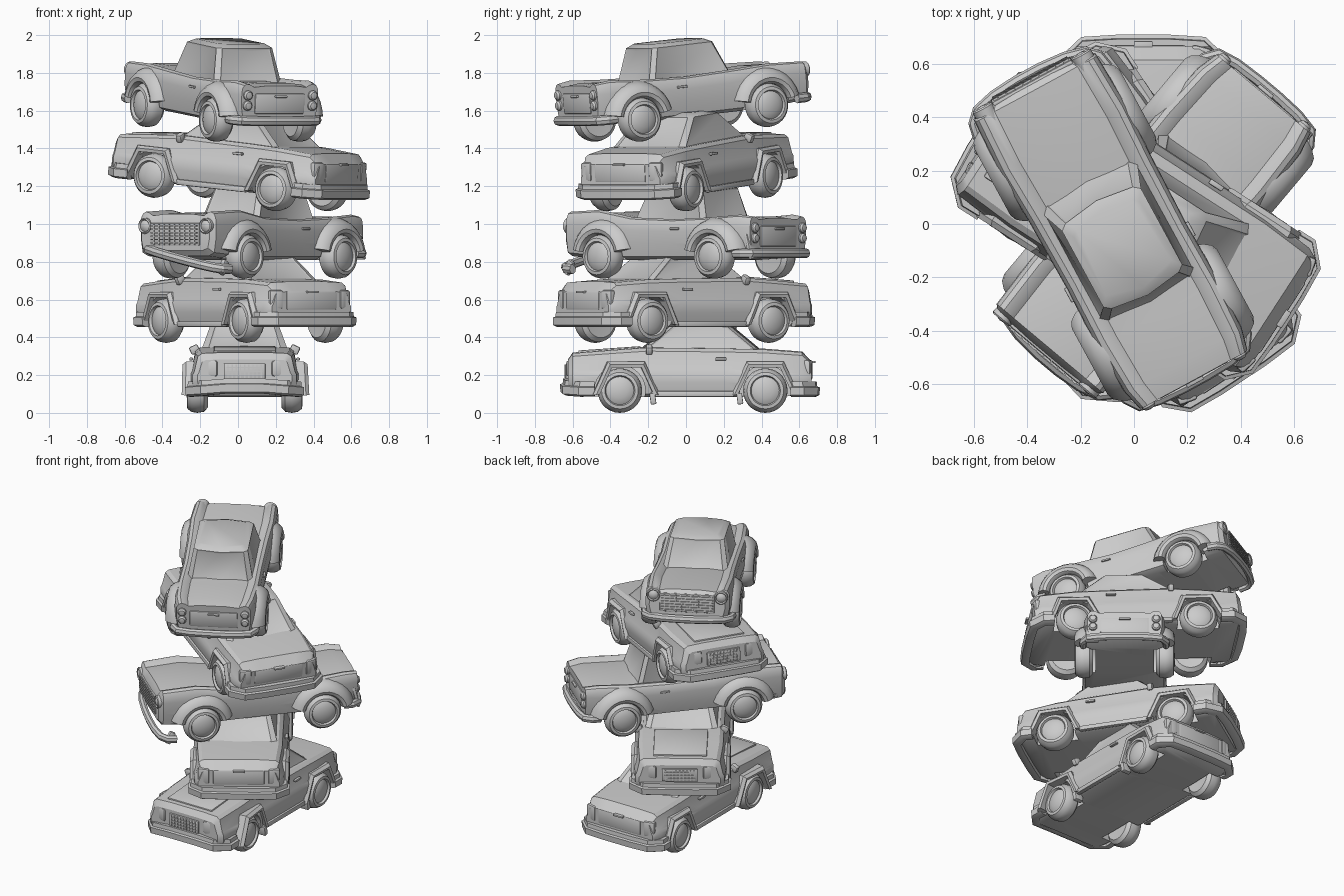
import bpy, bmesh
from math import sin, cos, pi, radians
from mathutils import Matrix, Vector

if "Cube" in bpy.data.objects:
    bpy.data.objects.remove(bpy.data.objects["Cube"])

T = Matrix.Translation


def rot(deg, axis):
    return Matrix.Rotation(radians(deg), 4, axis)


def add(name, bm, M):
    bmesh.ops.remove_doubles(bm, verts=bm.verts, dist=1e-5)
    bmesh.ops.recalc_face_normals(bm, faces=bm.faces)
    me = bpy.data.meshes.new(name)
    bm.to_mesh(me)
    bm.free()
    ob = bpy.data.objects.new(name, me)
    bpy.context.collection.objects.link(ob)
    ob.matrix_world = M
    return ob


def loft(rings, closed=True, wrap=False):
    """Skin a list of rings; cap the ends unless the rings wrap round."""
    bm = bmesh.new()
    vs = [[bm.verts.new(p) for p in r] for r in rings]
    n = len(vs[0])
    for i in range(len(vs) if wrap else len(vs) - 1):
        a, b = vs[i], vs[(i + 1) % len(vs)]
        for j in range(n if closed else n - 1):
            k = (j + 1) % n
            bm.faces.new((a[j], a[k], b[k], b[j]))
    if not wrap:
        bm.faces.new(vs[0])
        bm.faces.new(vs[-1])
    return bm


def lathe(profile, n=24):
    """Revolve an (r, x) profile about the x axis."""
    return loft([[(x, r * cos(2 * pi * i / n), r * sin(2 * pi * i / n)) for r, x in profile]
                 for i in range(n)], closed=False, wrap=True)


def arch(profile, a0, a1, n):
    """Part-revolved wheel arch about the x axis."""
    angs = [radians(a0 + (a1 - a0) * i / n) for i in range(n + 1)]
    return loft([[(x, r * cos(a), r * sin(a)) for r, x in profile] for a in angs])


def disc(r, a, b):
    return lathe([(0, a), (r, a), (r, b), (0, b)])


def box(name, M, loc, size, bevel=0.0):
    bm = bmesh.new()
    bmesh.ops.create_cube(bm, size=1)
    bmesh.ops.scale(bm, vec=size, verts=bm.verts)
    if bevel:
        bmesh.ops.bevel(bm, geom=bm.edges, offset=bevel, segments=2, affect='EDGES', profile=0.5)
    return add(name, bm, M @ T(loc))


def bumper(name, M, path, section, bow=0.0):
    """Sweep an (outward, z) section along one half path, mirrored in x; bow lifts the middle."""
    pts = [Vector(p) for p in path] + [Vector((-x, y)) for x, y in reversed(path)]
    rings = []
    for i, p in enumerate(pts):
        d = (pts[min(i + 1, len(pts) - 1)] - pts[max(i - 1, 0)]).normalized()
        nrm = Vector((d.y, -d.x))
        if nrm.dot(p) < 0:
            nrm = -nrm
        lift = bow * (1 - abs(p.x) / .3)
        rings.append([(p.x + nrm.x * o, p.y + nrm.y * o, z + lift) for o, z in section])
    return add(name, loft(rings), M)


def body(name, M, stations, sect, wheels, well):
    """Loft the shell, then cut the four wheel wells."""
    rings = []
    for y, w, zb, zt in stations:
        half = [(w * fx, y, zb + (zt - zb) * fz) for fx, fz in sect]
        rings.append(half + [(-x, yy, z) for x, yy, z in reversed(half)])
    ob = add(name, loft(rings), Matrix())
    cutters = []
    for a, b in ((.18, .45), (-.45, -.18)):
        for y in wheels:
            bm = disc(well, a, b)
            bm.transform(T((0, y, .118)))
            c = add("well_cutter", bm, Matrix())
            m = ob.modifiers.new("well", 'BOOLEAN')
            m.operation, m.object, m.solver = 'DIFFERENCE', c, 'EXACT'
            cutters.append(c)
    bpy.context.view_layer.update()
    me = bpy.data.meshes.new_from_object(ob.evaluated_get(bpy.context.evaluated_depsgraph_get()))
    ob.modifiers.clear()
    ob.data = me
    for c in cutters:
        bpy.data.objects.remove(c)
    ob.matrix_world = M


def cabin(name, M, layers):
    """Tapered glasshouse: layers of (y front, y rear, half width, z), inset panes."""
    rings = [[(-w, f + .025, z), (-w * .85, f + .005, z), (0, f - .015, z), (w * .85, f + .005, z), (w, f + .025, z),
              (w, r - .025, z), (w * .85, r - .005, z), (0, r + .015, z), (-w * .85, r - .005, z), (-w, r - .025, z)]
             for f, r, w, z in layers]
    bm = loft(rings)
    bmesh.ops.recalc_face_normals(bm, faces=bm.faces)
    panes = [f for f in bm.faces if abs(f.normal.z) < .9 and f.calc_area() > .015]
    bmesh.ops.inset_region(bm, faces=panes, thickness=.012, depth=-.005)
    add(name, bm, M)


TYRE = [(0, -.05), (.09, -.055), (.112, -.035), (.118, 0), (.113, .03), (.097, .053), (.08, .056),
        (.074, .042), (.068, .046), (.04, .056), (0, .06)]


def wheel_set(p, M, wheels, prof, a0, a1, n, loose):
    for s, side in ((1, "left"), (-1, "right")):
        for y, end in zip(wheels, ("front", "rear")):
            W = M @ T((0, y, .118)) @ Matrix.Diagonal((s, 1, 1, 1))
            add(f"{p}_{end}_{side}_wheel", lathe(TYRE, 28), W @ T((.25, 0, 0)))
            A = W
            if loose and end == "front":
                A = W @ T((.02, 0, 0)) @ rot(7 if s > 0 else 3, 'Z')
            add(f"{p}_{end}_{side}_arch", arch(prof, a0, a1, n), A)


def modern(p, M, loose=False):
    wheels = (-.365, .405)
    body(p + "_body", M, [(-.64, .25, .12, .28), (-.615, .275, .09, .315), (-.4, .29, .085, .332), (-.22, .29, .085, .345),
                          (.2, .29, .085, .34), (.4, .29, .085, .335), (.6, .275, .09, .32), (.65, .25, .12, .27)],
         [(.86, 0), (.95, .06), (1, .3), (1, .5), (.97, .57), (.9, .93), (.82, 1), (.45, 1.02)], wheels, .135)
    cabin(p + "_cabin", M, [(-.26, .38, .23, .33), (-.08, .2, .175, .48), (-.03, .15, .14, .5)])
    wheel_set(p, M, wheels, [(.145, .24), (.145, .3), (.165, .305), (.182, .285), (.182, .24)], -8, 188, 3, loose)
    # wraparound stepped bumpers
    sec = [(-.03, .085), (0, .085), (.02, .095), (.022, .135), (.008, .14), (.005, .165), (-.03, .165)]
    bow = .025 if loose else .005
    bumper(p + "_front_bumper", M, [(.292, -.5), (.295, -.575), (.225, -.65), (.1, -.66)], sec, bow)
    bumper(p + "_rear_bumper", M, [(.29, .54), (.293, .6), (.225, .665), (.1, .672)], sec)
    # nose and tail fittings
    box(p + "_grille", M, (0, -.642, .22), (.22, .02, .085), .006)
    for i in range(9):
        box(p + "_grille_bar", M, (-.088 + i * .022, -.653, .22), (.007, .01, .07))
    for i in range(3):
        box(p + "_grille_rail", M, (0, -.653, .2 + i * .02), (.19, .008, .006))
    box(p + "_trunk_panel", M, (0, .635, .225), (.32, .04, .1), .01)
    box(p + "_trunk_latch", M, (0, .655, .27), (.07, .03, .012), .003)
    box(p + "_hood_panel", M @ T((0, -.42, .332)) @ rot(4, 'X'), (0, 0, 0), (.33, .33, .02), .006)
    for s in (1, -1):
        box(p + "_headlight", M @ T((s * .19, -.62, .235)) @ rot(s * 14, 'Z'), (0, 0, 0), (.1, .04, .085), .012)
        box(p + "_tail_light", M @ T((s * .215, .63, .23)) @ rot(-s * 14, 'Z'), (0, 0, 0), (.075, .04, .1), .012)
        box(p + "_mirror", M @ T((s * .265, -.21, .335)) @ rot(s * 25, 'Y'), (0, 0, 0), (.05, .035, .045), .01)
        box(p + "_door_handle", M, (s * .283, .17, .285), (.02, .06, .014), .004)
        box(p + "_sill", M, (s * .278, .02, .1), (.03, .44, .03), .006)


def vintage(p, M, hood=.335, sag=0):
    wheels = (-.37, .4)
    body(p + "_body", M, [(-.64, .235, .15, .3), (-.615, .26, .12, hood - .01), (-.4, .27, .1, hood), (-.18, .26, .1, .325),
                          (.1, .255, .1, .315), (.35, .26, .1, .325), (.55, .25, .11, .34), (.63, .23, .14, .33)],
         [(.8, 0), (.95, .08), (1, .4), (1, .7), (.99, .86), (.94, .96), (.86, 1), (.76, .97), (.68, .91), (.35, .95)],
         wheels, .135)
    cabin(p + "_cabin", M, [(-.22, .29, .205, .29), (-.14, .235, .168, .48), (-.1, .2, .14, .5)])
    # bulging round wheel arches
    wheel_set(p, M, wheels, [(.115, .2), (.115, .285), (.125, .303), (.145, .31), (.17, .3), (.19, .275), (.205, .24), (.2, .2)],
              12, 168, 12, False)
    # rounded bar bumpers, front one may sag
    sec = [(.022 * cos(a * pi / 4), .135 + .026 * sin(a * pi / 4)) for a in range(8)]
    bumper(p + "_front_bumper", M @ T((0, 0, -sag * .002)) @ rot(sag, 'Y'),
           [(.275, -.54), (.265, -.595), (.23, -.63), (.15, -.65), (.05, -.658)], sec)
    bumper(p + "_rear_bumper", M, [(.255, .54), (.255, .59), (.225, .635), (.15, .65), (.05, .655)], sec)
    # grille with slats, headlights and stacked tail lights
    box(p + "_grille", M, (0, -.638, .235), (.34, .02, .12), .008)
    for i in range(6):
        box(p + "_grille_slat", M, (0, -.65, .19 + i * .018), (.32, .012, .007))
    for i in range(9):
        box(p + "_grille_bar", M, (-.14 + i * .035, -.648, .235), (.006, .01, .11))
    box(p + "_trunk_panel", M, (0, .622, .225), (.3, .03, .11), .01)
    box(p + "_trunk_latch", M, (0, .64, .265), (.07, .02, .012), .003)
    for s in (1, -1):
        add(p + "_headlight", lathe([(0, -.06), (.04, -.06), (.042, .01), (.036, .016), (.03, .008), (.018, .016), (0, .02)]),
            M @ T((s * .21, -.635, .28)) @ rot(-90, 'Z'))
        for z in (.215, .27):
            add(p + "_tail_light", lathe([(0, -.03), (.026, -.03), (.026, .012), (.018, .022), (0, .026)], 16),
                M @ T((s * .195, .628, z)) @ rot(90, 'Z'))
        box(p + "_door_handle", M, (s * .255, .13, .265), (.02, .06, .012), .004)


def place(x, y, z, turn, pitch=0):
    return T((x, y, z)) @ rot(turn, 'Z') @ rot(-pitch, 'X')


# the stack, bottom to top
base = place(.035, .015, 0, 0)
modern("car1", base, True)
modern("car2", place(.03, -.005, .37, 213.5))
third = place(.08, .005, .71, -40)
vintage("car3", third, .365, 12)
modern("car4", place(-.01, .015, 1.105, 237, 5.3))
vintage("car5", place(-.09, -.005, 1.476, 208.5, 5.8))

# torn loose pieces
for y in (-.19, .27):
    box("car1_loose_flap", base @ T((.27, y, .075)) @ rot(8, 'X'), (0, 0, 0), (.06, .03, .06), .005)
box("car3_hanging_trim", third @ T((.2, .62, .17)) @ rot(15, 'X'), (0, 0, 0), (.08, .02, .14), .006)
box("car3_bumper_end", third @ T((.28, -.58, .06)) @ rot(-30, 'X'), (0, 0, 0), (.03, .04, .08), .008)

bpy.ops.object.select_all(action='DESELECT')
for ob in bpy.context.collection.objects:
    ob.select_set(True)
    bpy.context.view_layer.objects.active = ob
bpy.ops.object.shade_smooth_by_angle(angle=radians(32))
